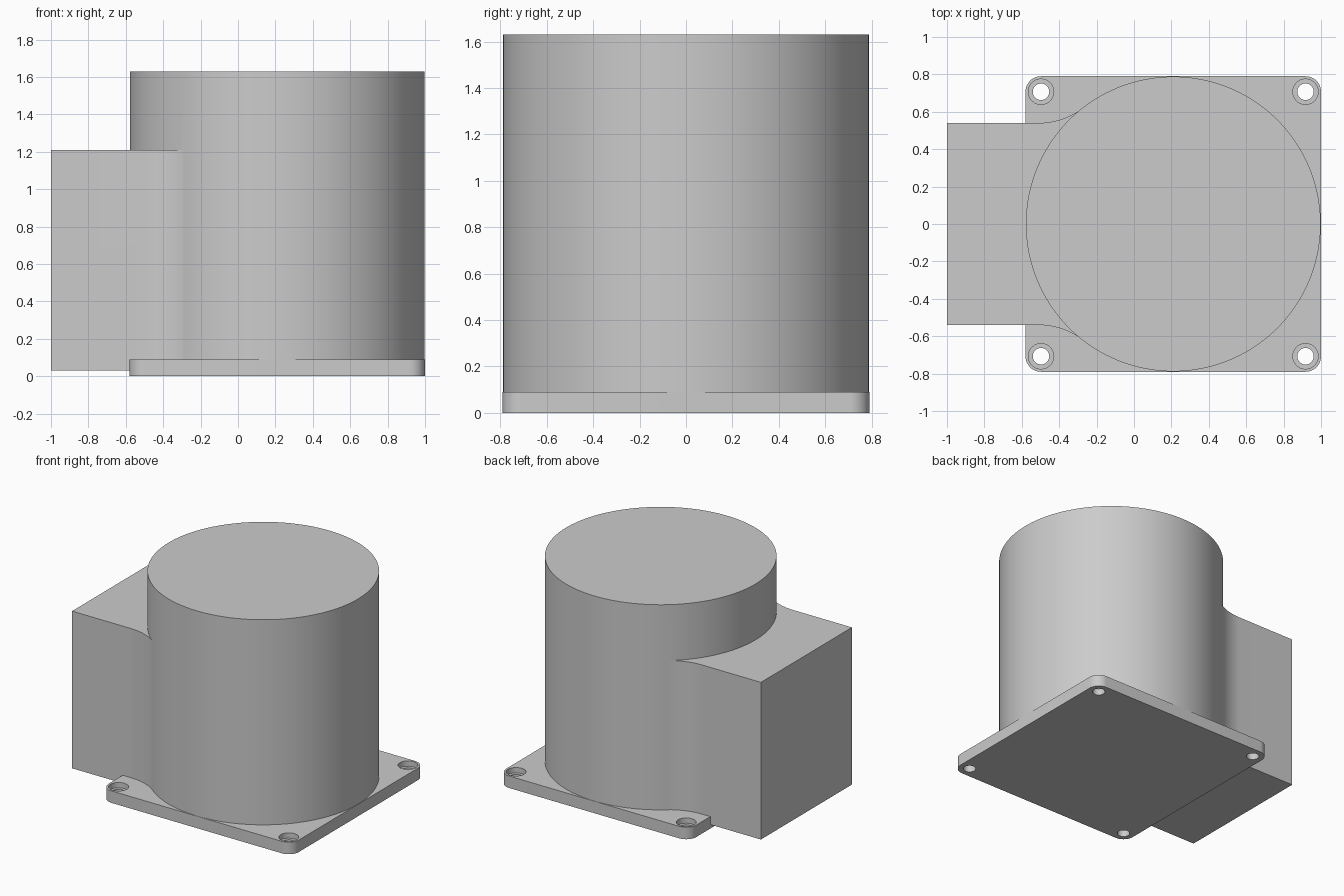
import bpy, bmesh, math

if "Cube" in bpy.data.objects:
    bpy.data.objects.remove(bpy.data.objects["Cube"])

CX, R = 0.21, 0.788          # drum centre and radius
HALF, CORNER = 0.79, 0.083   # plate half width and corner radius
HOLE = 0.707                 # hole offset from drum centre


def arc(cx, cy, r, a0, a1, n):
    return [(cx + r * math.cos(a0 + (a1 - a0) * i / n),
             cy + r * math.sin(a0 + (a1 - a0) * i / n)) for i in range(n + 1)]


def prism(name, outline, z0, z1):
    bm = bmesh.new()
    face = bm.faces.new([bm.verts.new((x, y, z0)) for x, y in outline])
    ext = bmesh.ops.extrude_face_region(bm, geom=[face])
    for v in ext["geom"]:
        if isinstance(v, bmesh.types.BMVert):
            v.co.z = z1
    bmesh.ops.recalc_face_normals(bm, faces=bm.faces)
    me = bpy.data.meshes.new(name)
    bm.to_mesh(me)
    bm.free()
    ob = bpy.data.objects.new(name, me)
    bpy.context.collection.objects.link(ob)
    return ob


def disc(name, x, y, r, z0, z1, n):
    return prism(name, arc(x, y, r, 0, math.tau, n)[:-1], z0, z1)


def combine(ob, other, operation):
    other.hide_render = True
    mod = ob.modifiers.new(operation, "BOOLEAN")
    mod.operation, mod.solver, mod.object = operation, "EXACT", other
    bpy.context.view_layer.objects.active = ob
    bpy.ops.object.modifier_apply(modifier=mod.name)
    bpy.data.objects.remove(other)


# Square mounting plate with rounded corners
c = HALF - CORNER
outline = []
for k, (sx, sy) in enumerate([(1, 1), (-1, 1), (-1, -1), (1, -1)]):
    outline += arc(CX + sx * c, sy * c, CORNER, k * math.pi / 2, (k + 1) * math.pi / 2, 12)
housing = prism("mounting_plate_housing", outline, 0, 0.09)

# Counterbored screw holes
for sx in (-1, 1):
    for sy in (-1, 1):
        x, y = CX + sx * HOLE, sy * HOLE
        combine(housing, disc("screw_hole", x, y, 0.044, -0.1, 0.2, 32), "DIFFERENCE")
        combine(housing, disc("counterbore", x, y, 0.068, 0.05, 0.2, 32), "DIFFERENCE")

# Round drum
drum = disc("drum", CX, 0, R, 0.02, 1.63, 160)

# Side box blending into the drum with tangent fillets
W, F = 0.54, 0.4
rt = R - 0.002
ang = math.asin((W + F) / (rt + F))
fx = CX - (rt + F) * math.cos(ang)
side = [(-1, W)] + arc(fx, W + F, F, -math.pi / 2, -ang, 16) + [(CX, 0.4)]
side_box = prism("side_box", side + [(x, -y) for x, y in reversed(side)], 0.03, 1.21)

combine(drum, side_box, "UNION")
combine(housing, drum, "UNION")

# Smooth curved walls, crisp edges
bpy.ops.object.select_all(action="DESELECT")
housing.select_set(True)
bpy.context.view_layer.objects.active = housing
bpy.ops.object.shade_smooth_by_angle(angle=math.radians(30))
